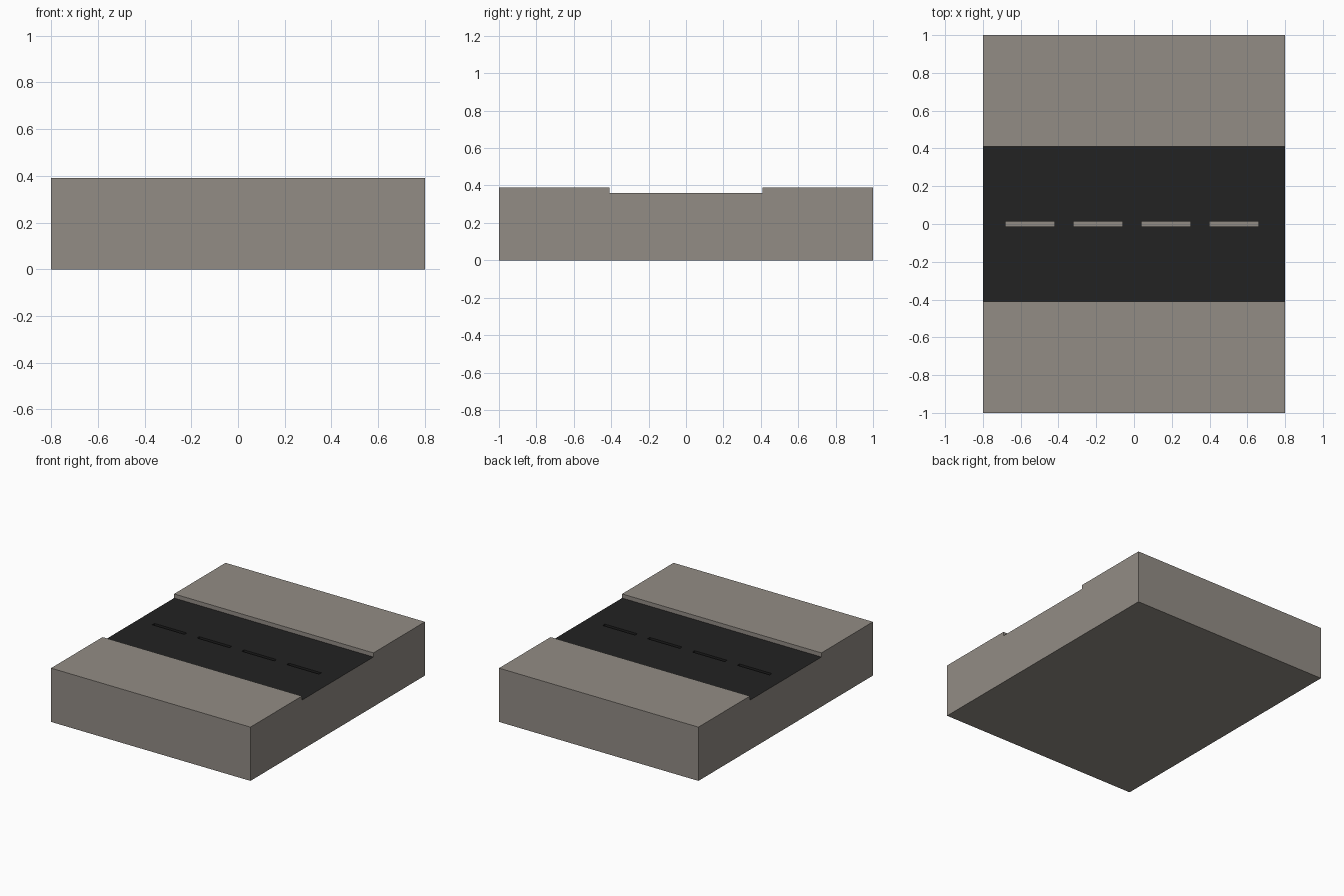
import bpy, bmesh
from mathutils import Vector

if "Cube" in bpy.data.objects:
    bpy.data.objects.remove(bpy.data.objects["Cube"])

HALF_X, HALF_Y = 0.8, 1.0
KERB_Z, ROAD_Z = 0.39, 0.36
ROAD_Y, DASH_Y = 0.41, 0.013
GROOVE = 0.015
DASHES = [(-0.68 + 0.36 * i, -0.42 + 0.36 * i) for i in range(4)]


def material(name, rgb):
    m = bpy.data.materials.new(name)
    m.diffuse_color = (*rgb, 1)
    m.use_nodes = True
    m.node_tree.nodes["Principled BSDF"].inputs["Base Color"].default_value = m.diffuse_color
    return m


# Road block: cross-section swept along x
profile = [(-HALF_Y, 0), (HALF_Y, 0), (HALF_Y, KERB_Z), (ROAD_Y, KERB_Z),
           (ROAD_Y, ROAD_Z), (-ROAD_Y, ROAD_Z), (-ROAD_Y, KERB_Z), (-HALF_Y, KERB_Z)]
bm = bmesh.new()
section = bm.faces.new([bm.verts.new((-HALF_X, y, z)) for y, z in profile])
swept = bmesh.ops.extrude_face_region(bm, geom=[section], use_keep_orig=True)
bmesh.ops.translate(bm, vec=(2 * HALF_X, 0, 0),
                    verts=[v for v in swept["geom"] if isinstance(v, bmesh.types.BMVert)])
bmesh.ops.recalc_face_normals(bm, faces=bm.faces)


# Cut the outlines of the lane dashes
def cut(co, no):
    bmesh.ops.bisect_plane(bm, geom=bm.verts[:] + bm.edges[:] + bm.faces[:],
                           plane_co=Vector(co), plane_no=Vector(no))


for y in (-DASH_Y, DASH_Y):
    cut((0, y, 0), (0, 1, 0))
for x in [x for dash in DASHES for x in dash]:
    cut((x, 0, 0), (1, 0, 0))

# Asphalt on the road surface
for f in bm.faces:
    c = f.calc_center_median()
    f.material_index = int(abs(c.z - ROAD_Z) < 0.001 and f.normal.z > 0.5)

# Sink the dashes so the stone shows at the bottom of each groove
dash_faces = []
for f in bm.faces:
    c = f.calc_center_median()
    if f.material_index and abs(c.y) < DASH_Y and any(a < c.x < b for a, b in DASHES):
        dash_faces.append(f)
bmesh.ops.inset_individual(bm, faces=dash_faces, thickness=0, depth=-GROOVE)
for f in dash_faces:
    f.material_index = 0

mesh = bpy.data.meshes.new("road_block")
bm.to_mesh(mesh)
bm.free()
mesh.materials.append(material("stone grey", (0.29, 0.265, 0.235)))
mesh.materials.append(material("asphalt black", (0.016, 0.016, 0.016)))
bpy.context.collection.objects.link(bpy.data.objects.new("road_block", mesh))
